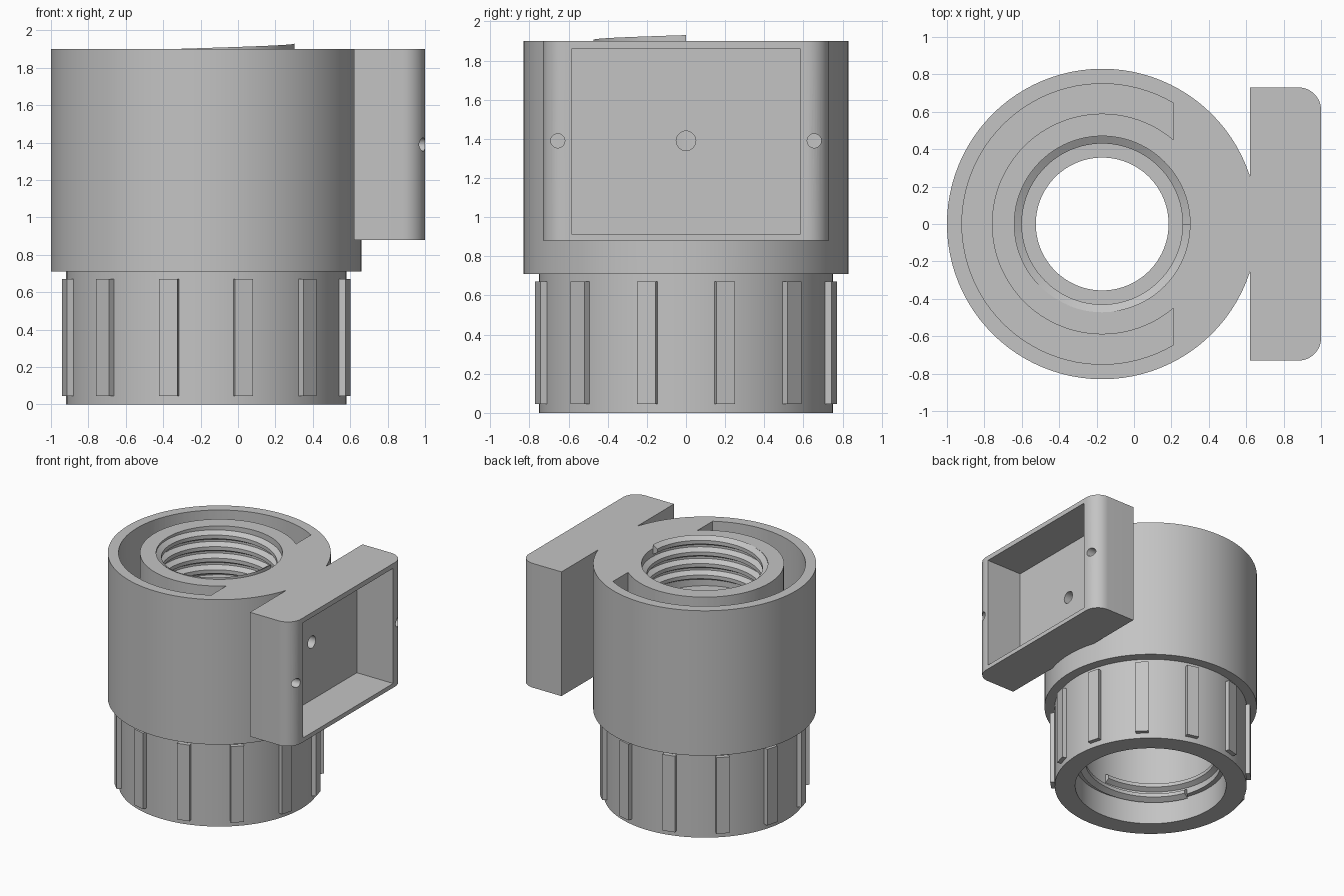
import bpy, bmesh
from math import sin, cos, pi, radians, acos
from mathutils import Matrix

CX = -0.17   # axis of the round body
SEG = 96

if "Cube" in bpy.data.objects:
    bpy.data.objects.remove(bpy.data.objects["Cube"])

grey = bpy.data.materials.new("plain_grey")
grey.use_nodes = True
colour = (0.55, 0.55, 0.55, 1)
grey.diffuse_color = colour
grey.node_tree.nodes["Principled BSDF"].inputs["Base Color"].default_value = colour


def finish(name, bm):
    bmesh.ops.recalc_face_normals(bm, faces=bm.faces)
    me = bpy.data.meshes.new(name)
    bm.to_mesh(me)
    bm.free()
    me.materials.append(grey)
    ob = bpy.data.objects.new(name, me)
    bpy.context.collection.objects.link(ob)
    return ob


def prism(name, outline, z0, z1):
    bm = bmesh.new()
    face = bm.faces.new([bm.verts.new((x, y, z0)) for x, y in outline])
    top = bmesh.ops.extrude_face_region(bm, geom=[face])["geom"]
    bmesh.ops.translate(bm, vec=(0, 0, z1 - z0),
                        verts=[g for g in top if isinstance(g, bmesh.types.BMVert)])
    return finish(name, bm)


def sweep(name, rings, closed):
    # joins a row of equal closed sections
    bm = bmesh.new()
    rows = [[bm.verts.new(p) for p in ring] for ring in rings]
    n = len(rows[0])
    for i in range(len(rows) if closed else len(rows) - 1):
        a, b = rows[i], rows[(i + 1) % len(rows)]
        for j in range(n):
            k = (j + 1) % n
            bm.faces.new((a[j], a[k], b[k], b[j]))
    if not closed:
        bm.faces.new(rows[0])
        bm.faces.new(rows[-1])
    return finish(name, bm)


def polar(r, a, z):
    return (CX + r * cos(a), r * sin(a), z)


def lathe(name, profile):
    return sweep(name, [[polar(r, 2 * pi * i / SEG, z) for r, z in profile]
                        for i in range(SEG)], True)


def thread(name, root, crest, z_end, a_end, turns, pitch):
    # helical ridge inside a bore, ending at its upper end
    section = [(root, -0.04), (crest, -0.015), (crest, 0.015), (root, 0.04)]
    count = int(turns * SEG)
    rings = []
    for i in range(count + 1):
        a = -2 * pi * i / SEG
        rings.append([polar(r, a_end + a, z_end + dz + pitch * a / (2 * pi))
                      for r, dz in section])
    return sweep(name, rings, False)


def rod_x(name, r, x0, x1, y, z):
    bm = bmesh.new()
    bmesh.ops.create_cone(bm, cap_ends=True, segments=32, radius1=r, radius2=r, depth=x1 - x0,
                          matrix=Matrix.Translation(((x0 + x1) / 2, y, z))
                          @ Matrix.Rotation(pi / 2, 4, 'Y'))
    return finish(name, bm)


def combine(target, other, operation):
    mod = target.modifiers.new(operation, 'BOOLEAN')
    mod.operation = operation
    mod.solver = 'EXACT'
    mod.object = other
    bpy.context.view_layer.objects.active = target
    bpy.ops.object.modifier_apply(modifier=mod.name)
    bpy.data.objects.remove(other)


# Stepped round body with upper bore, inner lip and wide lower socket
body = lathe("round_body", [(0.75, 0), (0.75, 0.71), (0.83, 0.71), (0.83, 1.9),
                            (0.47, 1.9), (0.47, 1.5), (0.355, 1.5), (0.355, 0.9),
                            (0.55, 0.9), (0.55, 0.2), (0.59, 0.2), (0.59, 0)])

# Side housing with rounded outer corners
R = 0.12
corner = [(1 - R + R * sin(t * pi / 24), 0.73 - R + R * cos(t * pi / 24)) for t in range(13)]
half = [(0.62, 0.73)] + corner
housing = prism("side_housing", half + [(x, -y) for x, y in reversed(half)], 0.88, 1.9)
combine(body, housing, 'UNION')

# C-shaped groove in the top, with straight ends
def arc(r):
    start = acos((0.21 - CX) / r)
    return [polar(r, start + (2 * pi - 2 * start) * i / 64, 0)[:2] for i in range(65)]

groove = prism("groove_cutter", arc(0.75) + arc(0.59)[::-1], 0.9, 2.0)
combine(body, groove, 'DIFFERENCE')

# Rectangular pocket, port and two screw holes
pocket = prism("pocket_cutter", [(0.67, -0.585), (1.1, -0.585), (1.1, 0.585), (0.67, 0.585)],
               0.915, 1.86)
combine(body, pocket, 'DIFFERENCE')
combine(body, rod_x("port_cutter", 0.05, 0.1, 0.8, 0, 1.39), 'DIFFERENCE')
for side in (-1, 1):
    combine(body, rod_x("screw_cutter", 0.036, 0.75, 1.1, side * 0.655, 1.39), 'DIFFERENCE')

# Threads in the two bores
upper = thread("upper_thread", 0.472, 0.43, 1.89, 0, 3.8, 0.095)
lower = thread("lower_thread", 0.555, 0.51, 0.31, -pi / 2, 1.2, 0.09)

# Grip ribs around the lower collar
bm = bmesh.new()
for k in range(12):
    turn = Matrix.Translation((CX, 0, 0)) @ Matrix.Rotation(radians(15 + 30 * k), 4, 'Z')
    bmesh.ops.create_cube(bm, size=1, matrix=turn @ Matrix.Translation((0.754, 0, 0.3575))
                          @ Matrix.Diagonal((0.06, 0.1, 0.625, 1)))
ribs = finish("grip_ribs", bm)

# Smooth round walls, crisp edges
bpy.ops.object.select_all(action='DESELECT')
for ob in (body, upper, lower):
    ob.select_set(True)
bpy.context.view_layer.objects.active = body
bpy.ops.object.shade_smooth_by_angle(angle=radians(25))
